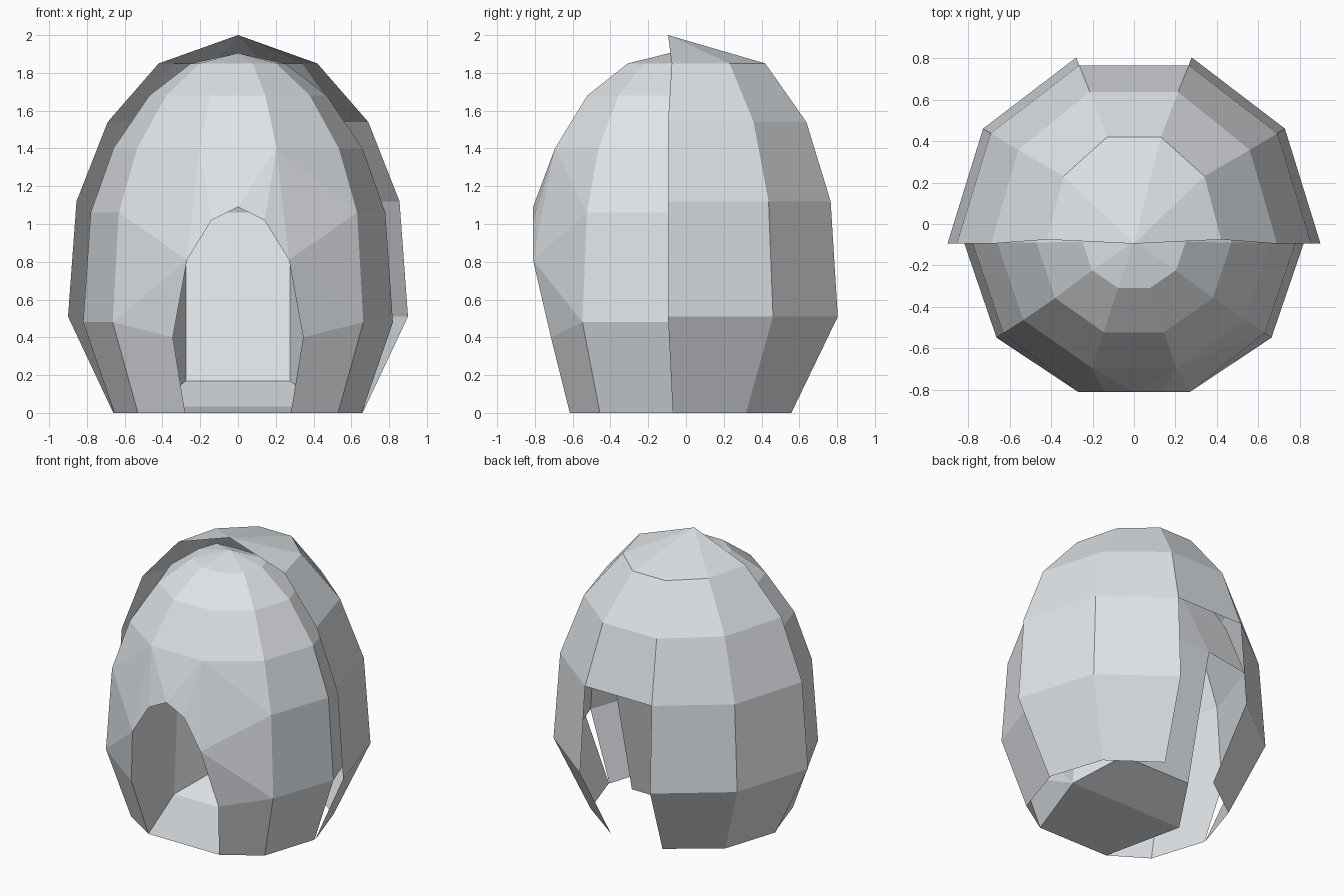
import bpy, bmesh, math
from mathutils import Vector

if "Cube" in bpy.data.objects:
    bpy.data.objects.remove(bpy.data.objects["Cube"])

grey = bpy.data.materials.new("pale_grey")
grey.diffuse_color = (0.76, 0.79, 0.82, 1)
grey.use_nodes = True
grey.node_tree.nodes["Principled BSDF"].inputs["Base Color"].default_value = grey.diffuse_color
CENTRE = Vector((0, -0.09, 0.9))


def build(name, half_faces, sign=1):
    """Mesh from right-hand faces plus their mirror images; sign=-1 faces inward."""
    bm = bmesh.new()
    for m in (1, -1):
        for pts in half_faces:
            bm.faces.new([bm.verts.new((m * x, y, z)) for x, y, z in pts])
    bmesh.ops.remove_doubles(bm, verts=bm.verts[:], dist=0.002)
    bm.normal_update()
    for f in bm.faces:
        if f.normal.dot(f.calc_center_median() - CENTRE) * sign < 0:
            f.normal_flip()
    me = bpy.data.meshes.new(name)
    bm.to_mesh(me)
    bm.free()
    me.materials.append(grey)
    ob = bpy.data.objects.new(name, me)
    bpy.context.collection.objects.link(ob)
    return ob


def ring_points(rx, ry, y0, z):
    """Three right-hand corners of a ten-sided ring plus the mid point of the end side."""
    pts = [(rx * math.cos(math.radians(a)), y0 + ry * math.sin(math.radians(a)), z)
           for a in (0, 36, 72)]
    return pts + [(0, pts[2][1], z)]


def bands(rings, skip=lambda level, seg: False):
    out = []
    for i in range(len(rings) - 1):
        a, b = rings[i], rings[i + 1]
        for j in range(3):
            if not skip(i, j):
                out.append([a[j], a[j + 1], b[j + 1], b[j]])
    return out


def cap(ring, apex):
    return [[ring[j], ring[j + 1], apex] for j in range(3)]


# back shell: larger half egg, rear panel open up to the third ring
back = [ring_points(*r) for r in (
    (0.66, 0.66, -0.07, 0), (0.90, 0.945, -0.095, 0.51), (0.855, 0.905, -0.095, 1.12),
    (0.69, 0.77, -0.095, 1.54), (0.42, 0.52, -0.075, 1.85))]
build("back_shell",
      bands(back, lambda level, seg: seg == 2 and level < 2) + cap(back[-1], (0, -0.095, 2.0)))

# front shell: smaller half egg with an arched doorway
front = [ring_points(*r) for r in (
    (0.655, -0.66, -0.068, 0), (0.82, -0.78, -0.09, 0.48), (0.78, -0.74, -0.09, 1.06),
    (0.66, -0.635, -0.09, 1.40), (0.47, -0.455, -0.09, 1.68), (0.25, -0.235, -0.085, 1.85))]
door = [(0.28, -0.615, 0), (0.345, -0.715, 0.40), (0.27, -0.81, 0.81),
        (0.14, -0.81, 1.02), (0, -0.81, 1.09)]
s0, s1, s2, s3 = (front[i][1] for i in range(4))
top, mid = front[3][2], front[3][3]
surround = [[door[0], s0, s1, door[1]], [door[1], s1, door[2]], [s1, s2, door[2]],
            [door[2], s2, top], [s2, s3, top], [door[2], top, door[3]],
            [door[3], top, door[4]], [door[4], top, mid]]
shell = bands(front, lambda level, seg: level < 3 and seg > 0)
apex = (0, -0.085, 1.905)

# rear of the smaller egg: same rings, flattened at the back, open beside the room
rear = []
for ring, y1, y2 in zip(front[1:], (0.37, 0.37, 0.29, 0.18, 0.05),
                        (0.40, 0.43, 0.31, 0.20, 0.06)):
    z = ring[0][2]
    rear.append([ring[0], (ring[1][0], y1, z),
                 (0.275 if z < 1.2 else ring[2][0], y2, z), (0, y2, z)])
rear_faces = bands(rear, lambda level, seg: level == 0 and seg > 0) + cap(rear[-1], apex)
build("front_shell", shell + surround + cap(front[-1], apex) + rear_faces)

# inner room: floor with a rising rear part, side walls and leaning back panel
f0, c0, b0 = door[0], (0.45, -0.08, 0.035), (0.275, 0.22, 0.17)
ct, bt = (0.41, -0.08, 1.06), (0.275, 0.43, 1.06)


def mid_of(p):
    return (0, p[1], p[2])


room = [[f0, c0, mid_of(c0), mid_of(f0)], [c0, b0, mid_of(b0), mid_of(c0)],
        [c0, f0, door[1]], [c0, door[1], door[2]], [c0, door[2], ct],
        [c0, ct, bt, b0], [b0, bt, mid_of(bt), mid_of(b0)]]
build("inner_room", room, -1)
